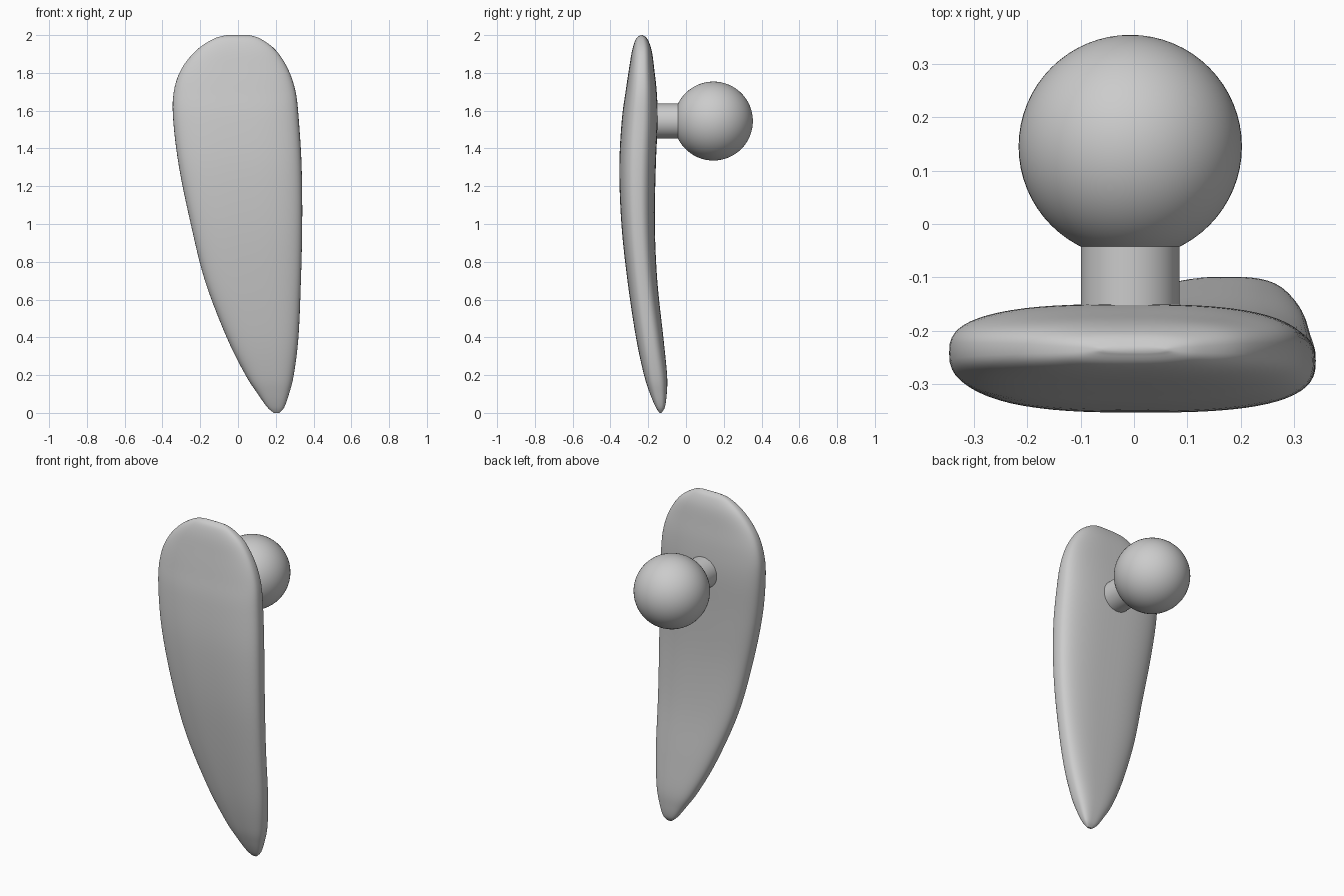
import bpy
import bmesh
import math
from mathutils import Vector, Matrix

default_cube = bpy.data.objects.get("Cube")
if default_cube:
    bpy.data.objects.remove(default_cube, do_unlink=True)

# Single flat grey for every part
grey = bpy.data.materials.new("plain_grey")
grey.use_nodes = True
grey_colour = (0.6, 0.6, 0.6, 1)
grey.diffuse_color = grey_colour
grey.node_tree.nodes["Principled BSDF"].inputs["Base Color"].default_value = grey_colour


def finish(bm, name):
    """Turn a bmesh into a smooth shaded, coloured object."""
    bmesh.ops.recalc_face_normals(bm, faces=bm.faces)
    mesh = bpy.data.meshes.new(name)
    bm.to_mesh(mesh)
    bm.free()
    mesh.materials.append(grey)
    part = bpy.data.objects.new(name, mesh)
    bpy.context.collection.objects.link(part)
    bpy.ops.object.select_all(action='DESELECT')
    part.select_set(True)
    bpy.context.view_layer.objects.active = part
    bpy.ops.object.shade_smooth_by_angle(angle=math.radians(40))
    return part


def spline(stations, steps):
    """Pass a smooth curve through rows of numbers."""
    rows = [Vector(row) for row in stations]
    result = []
    for i in range(len(rows) - 1):
        start, end = rows[i], rows[i + 1]
        before = rows[max(i - 1, 0)]
        after = rows[min(i + 2, len(rows) - 1)]
        for step in range(steps):
            t = step / steps
            result.append((2 * start + (end - before) * t
                           + (2 * before - 5 * start + 4 * end - after) * t * t
                           + (3 * start - before - 3 * end + after) * t ** 3) / 2)
    result.append(rows[-1])
    return result


def signed_power(value, exponent):
    return math.copysign(abs(value) ** exponent, value)


def loft(sections, sides, squareness):
    """Skin a stack of rounded-box rings, closed at both ends."""
    bm = bmesh.new()
    rings = []
    for z, x_min, x_max, y_min, y_max in sections:
        ring = []
        for k in range(sides):
            angle = math.tau * k / sides
            u = signed_power(math.cos(angle), 2 / squareness)
            v = signed_power(math.sin(angle), 2 / squareness)
            ring.append(bm.verts.new(((x_min + x_max + u * (x_max - x_min)) / 2,
                                      (y_min + y_max + v * (y_max - y_min)) / 2, z)))
        rings.append(ring)
    for lower, upper in zip(rings, rings[1:]):
        for k in range(sides):
            n = (k + 1) % sides
            bm.faces.new((lower[k], lower[n], upper[n], upper[k]))
    bm.faces.new(rings[0])
    bm.faces.new(rings[-1])
    return bm


# Blade: height, right edge, left edge, front, back
blade_sections = [
    (0, .19, .22, -.14, -.13),
    (.03, .155, .245, -.16, -.112),
    (.1, .105, .27, -.19, -.102),
    (.2, .04, .295, -.222, -.1),
    (.4, -.06, .32, -.265, -.12),
    (.7, -.175, .333, -.31, -.152),
    (1, -.25, .34, -.342, -.165),
    (1.3, -.312, .337, -.353, -.16),
    (1.55, -.343, .322, -.34, -.15),
    (1.7, -.34, .305, -.32, -.155),
    (1.82, -.3, .265, -.302, -.168),
    (1.92, -.22, .2, -.285, -.182),
    (1.98, -.13, .12, -.265, -.205),
    (2, -.06, .06, -.24, -.23),
]
finish(loft(spline(blade_sections, 5), 64, 2.8), "blade")

# Ball on the back
ball_centre = Vector((-.007, .145, 1.545))
facing_back = Matrix.Rotation(math.pi / 2, 4, 'X')
ball = bmesh.new()
bmesh.ops.create_uvsphere(ball, u_segments=64, v_segments=32, radius=.209,
                          matrix=Matrix.Translation(ball_centre) @ facing_back)
finish(ball, "ball")

# Neck joining the ball to the blade
neck = bmesh.new()
neck_centre = ball_centre + Vector((0, -.26, 0))
bmesh.ops.create_cone(neck, cap_ends=True, segments=64, radius1=.092, radius2=.092,
                      depth=.18, matrix=Matrix.Translation(neck_centre) @ facing_back)
finish(neck, "neck")
